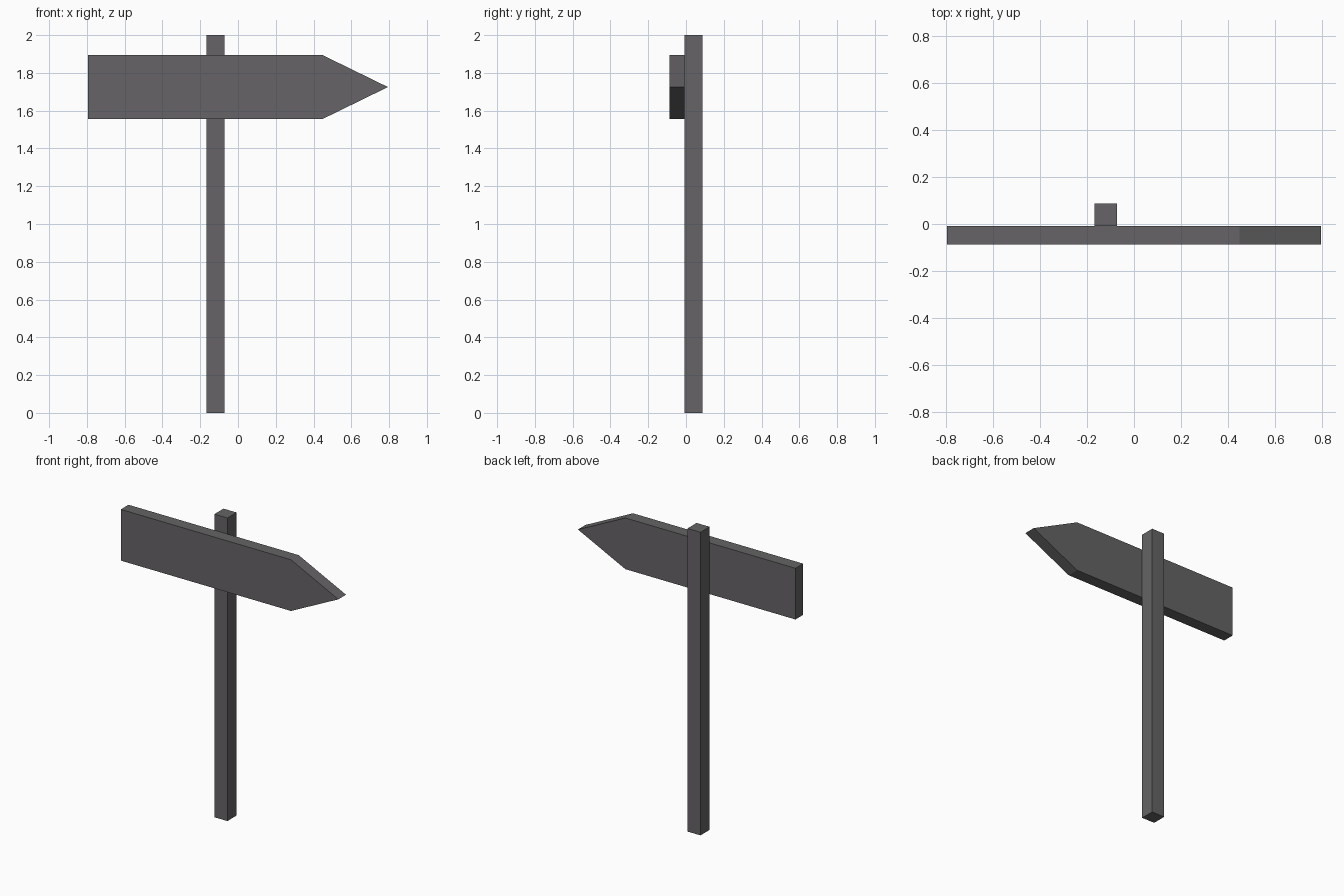
import bpy, bmesh

if "Cube" in bpy.data.objects:
    bpy.data.objects.remove(bpy.data.objects["Cube"])

# Single dark grey paint for the whole sign
grey = bpy.data.materials.new("dark_grey")
grey.diffuse_color = (0.133, 0.127, 0.133, 1)
grey.use_nodes = True
grey.node_tree.nodes["Principled BSDF"].inputs["Base Color"].default_value = grey.diffuse_color


def extrude_profile(name, points, y0, y1):
    """Extrude an x-z outline from y0 back to y1."""
    bm = bmesh.new()
    face = bm.faces.new([bm.verts.new((x, y0, z)) for x, z in points])
    ext = bmesh.ops.extrude_face_region(bm, geom=[face])
    verts = [v for v in ext["geom"] if isinstance(v, bmesh.types.BMVert)]
    bmesh.ops.translate(bm, verts=verts, vec=(0, y1 - y0, 0))
    bmesh.ops.recalc_face_normals(bm, faces=bm.faces)
    mesh = bpy.data.meshes.new(name)
    bm.to_mesh(mesh)
    bm.free()
    mesh.materials.append(grey)
    obj = bpy.data.objects.new(name, mesh)
    bpy.context.collection.objects.link(obj)
    return obj


# Square post
extrude_profile("post", [(-0.167, 0), (-0.072, 0), (-0.072, 2), (-0.167, 2)],
                -0.0075, 0.0875)

# Arrow-shaped board fixed to the front of the post
extrude_profile("arrow_board",
                [(-0.794, 1.556), (0.448, 1.556), (0.794, 1.725),
                 (0.448, 1.894), (-0.794, 1.894)],
                -0.0875, -0.0075)
